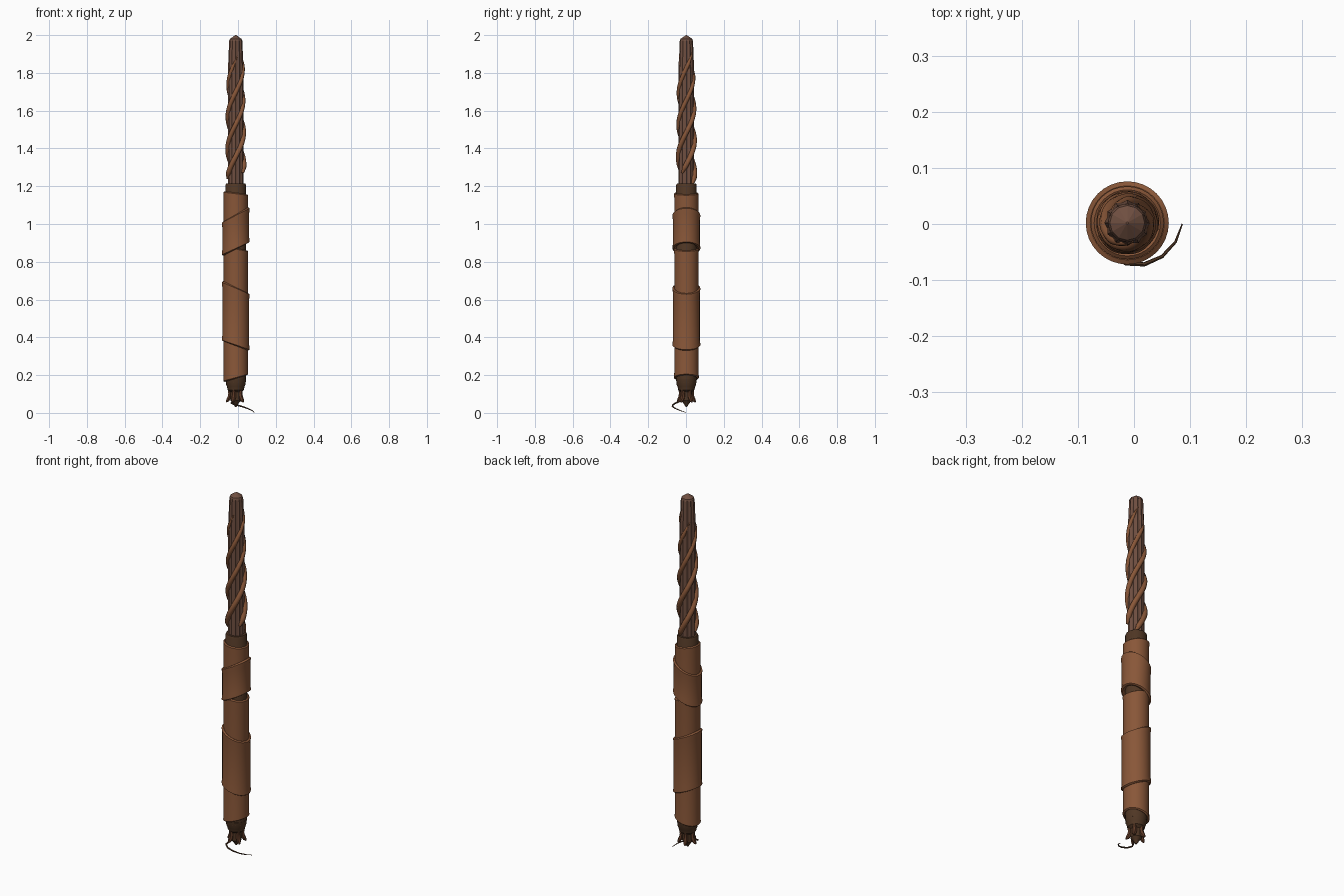
import bpy, bmesh, math
from math import sin, cos, pi, tau

if "Cube" in bpy.data.objects:
    bpy.data.objects.remove(bpy.data.objects["Cube"], do_unlink=True)

CX, CY = -0.012, 0.002   # axis of the shaft


def material(name, rgb):
    m = bpy.data.materials.new(name)
    m.use_nodes = True
    m.diffuse_color = (*rgb, 1)
    m.node_tree.nodes["Principled BSDF"].inputs["Base Color"].default_value = (*rgb, 1)
    return m


leather = material("brown leather", (0.25, 0.095, 0.04))
wood = material("grey brown wood", (0.16, 0.078, 0.052))
dark = material("dark brown", (0.08, 0.038, 0.018))
bark = material("red brown bark", (0.11, 0.042, 0.02))


def smooth(ob, angle):
    bpy.ops.object.select_all(action='DESELECT')
    ob.select_set(True)
    bpy.context.view_layer.objects.active = ob
    bpy.ops.object.shade_smooth_by_angle(angle=math.radians(angle))


def loft(name, rings, mat, sides=32, flute=0.0, angle=35):
    """Stack of rings (radius, z, tilt); tilt lifts the +x side."""
    bm = bmesh.new()
    prev = first = None
    for r, z, tilt in rings:
        ring = []
        for i in range(sides):
            a = tau * i / sides
            rr = r * (1 - flute * (i % 2))
            ring.append(bm.verts.new((CX + rr * cos(a), CY + rr * sin(a), z + tilt * cos(a))))
        if prev:
            for i in range(sides):
                j = (i + 1) % sides
                bm.faces.new((prev[i], prev[j], ring[j], ring[i]))
        first = first or ring
        prev = ring
    bm.faces.new(first[::-1])
    bm.faces.new(prev)
    me = bpy.data.meshes.new(name)
    bm.to_mesh(me)
    bm.free()
    me.materials.append(mat)
    ob = bpy.data.objects.new(name, me)
    bpy.context.collection.objects.link(ob)
    smooth(ob, angle)
    return ob


def sleeve(name, radius, low, high, flare=0.0):
    """Leather tube with tilted, softly rolled ends; low and high are (z, tilt)."""
    (z0, t0), (z1, t1) = low, high
    inner, lip = 0.05, 0.005
    loft(name, [(inner, z0 + lip, t0), (radius - lip, z0, t0),
                (radius + flare, z0 + lip, t0), (radius + flare, z0 + 2 * lip, t0),
                (radius, z0 + 6 * lip, t0), (radius, z1 - 6 * lip, t1),
                (radius + flare, z1 - 2 * lip, t1), (radius + flare, z1 - lip, t1),
                (radius - lip, z1, t1), (inner, z1 - lip, t1)], leather)


def strand(name, points, depth, mat, res=2):
    """Round tapered strand through points (x, y, z, scale)."""
    cu = bpy.data.curves.new(name, 'CURVE')
    cu.dimensions = '3D'
    cu.bevel_depth = depth
    cu.bevel_resolution = res
    cu.use_fill_caps = True
    sp = cu.splines.new('POLY')
    sp.points.add(len(points) - 1)
    for p, (x, y, z, s) in zip(sp.points, points):
        p.co = (x, y, z, 1)
        p.radius = s
    cu.materials.append(mat)
    ob = bpy.data.objects.new(name, cu)
    bpy.context.collection.objects.link(ob)
    bpy.ops.object.select_all(action='DESELECT')
    ob.select_set(True)
    bpy.context.view_layer.objects.active = ob
    bpy.ops.object.convert(target='MESH')
    smooth(bpy.context.object, 50)


# Fluted shaft and its faceted point
loft("shaft", [(0.041, 1.18, 0), (0.041, 1.82, 0), (0.037, 1.92, 0), (0.035, 1.972, 0)],
     wood, sides=24, flute=0.1, angle=15)
loft("shaft_point", [(0.035, 1.968, 0), (0.031, 1.98, 0), (0.002, 2.0, 0)],
     wood, sides=12, angle=10)

# Three vines twisting up the shaft
PITCH = 0.51
for k in range(3):
    start, end = 1.21 + 0.03 * k, 1.86 + 0.03 * k
    pts = []
    for i in range(61):
        t = i / 60
        z = start + (end - start) * t
        a = pi + tau * (z - 1.4) / PITCH + k * tau / 3
        r = 0.043 - 0.008 * t ** 2
        ends = min(1, t * 12 + 0.4, (1 - t) * 7 + 0.15)
        pts.append((CX + r * cos(a), CY + r * sin(a), z, (1.05 - 0.3 * t) * ends))
    strand(f"vine_{k + 1}", pts, 0.014, leather)

# Dark core and collar of the grip
loft("grip_core", [(0.052, 0.16, 0), (0.054, 0.2, 0), (0.054, 1.207, 0), (0.05, 1.215, 0)],
     dark, sides=24)

# Leather sleeves and the slanted wraps over them
sleeve("lower_sleeve", 0.064, (0.182, 0.018), (0.872, -0.012), 0.002)
sleeve("upper_sleeve", 0.064, (0.89, 0.033), (1.165, -0.008), 0.001)
sleeve("upper_wrap", 0.071, (0.866, 0.034), (1.05, 0.038), 0.003)
sleeve("lower_wrap", 0.071, (0.355, -0.025), (0.665, -0.032), 0.003)

# Stepped pommel with a small point below
loft("pommel", [(0.004, 0.032, 0), (0.015, 0.05, 0), (0.028, 0.065, 0), (0.029, 0.11, 0),
                (0.043, 0.122, 0), (0.047, 0.14, 0), (0.051, 0.148, 0), (0.055, 0.18, 0)],
     dark, sides=16)

# Ribs curling outward around the pommel
for k in range(5):
    a = tau * k / 5 + pi / 5
    profile = [(0.036, 0.125, 0.7), (0.03, 0.105, 1), (0.032, 0.085, 1.1),
               (0.042, 0.067, 0.9), (0.05, 0.057, 0.35)]
    strand(f"pommel_rib_{k + 1}",
           [(CX + r * cos(a), CY + r * sin(a), z, s) for r, z, s in profile],
           0.011, bark, 1)

# Loose cord end trailing from the pommel
tail = [(-0.025, -0.025, 0.065, 1.2), (-0.035, -0.055, 0.052, 1.2), (-0.015, -0.07, 0.043, 1.1),
        (0.018, -0.072, 0.035, 1), (0.05, -0.058, 0.024, 0.8), (0.074, -0.032, 0.013, 0.6),
        (0.086, 0.0, 0.002, 0.3)]
strand("cord_tail", tail, 0.004, dark, 1)
